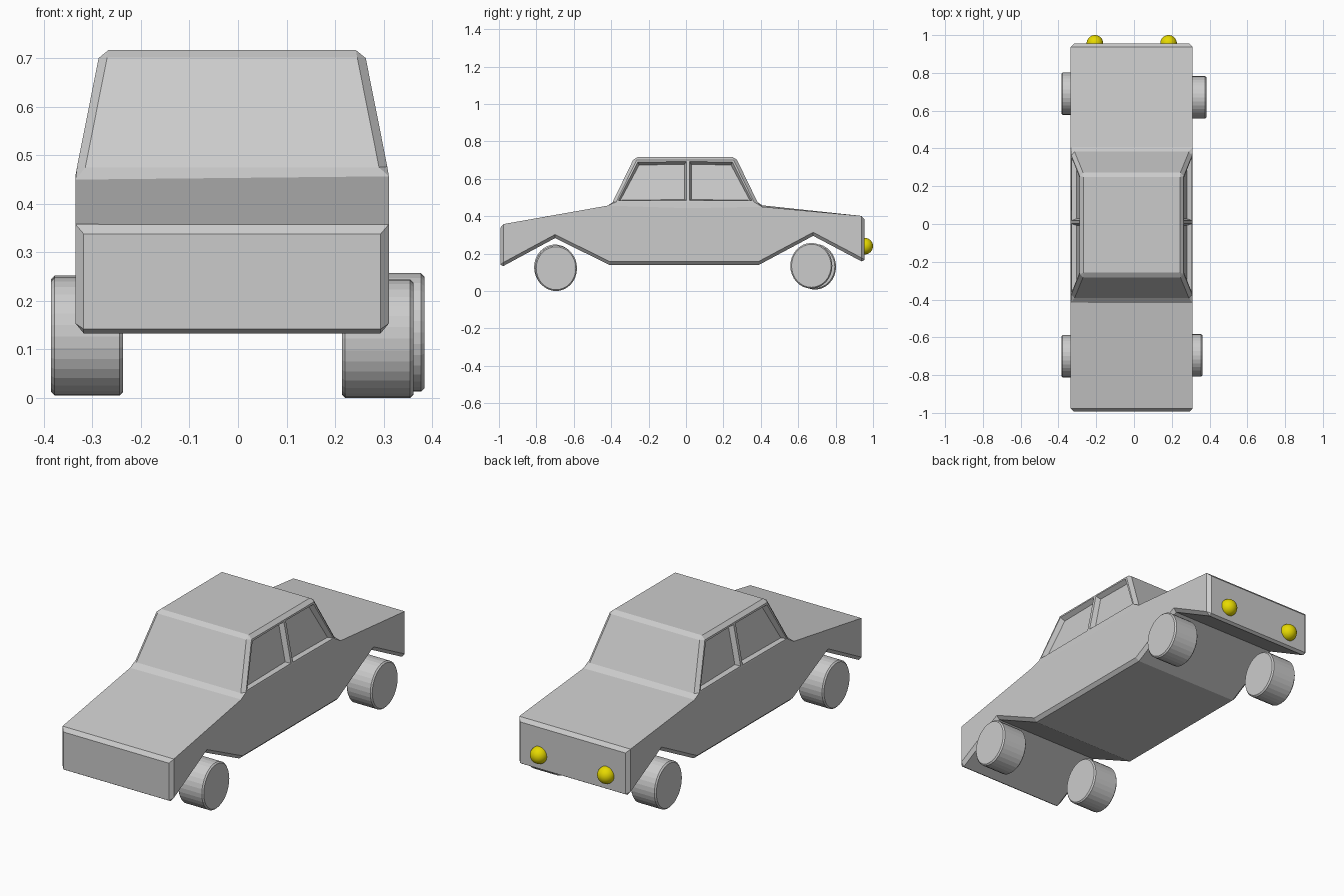
import bpy, bmesh
from mathutils import Matrix, Vector

old = bpy.data.objects.get("Cube")
if old:
    bpy.data.objects.remove(old)


def material(name, colour):
    m = bpy.data.materials.new(name)
    m.use_nodes = True
    m.diffuse_color = colour
    m.node_tree.nodes["Principled BSDF"].inputs["Base Color"].default_value = colour
    return m


grey = material("plain grey", (0.6, 0.6, 0.6, 1))
yellow = material("lamp yellow", (0.8, 0.7, 0.0, 1))


def finish(bm, name, mat):
    bmesh.ops.recalc_face_normals(bm, faces=bm.faces)
    mesh = bpy.data.meshes.new(name)
    bm.to_mesh(mesh)
    bm.free()
    mesh.materials.append(mat)
    ob = bpy.data.objects.new(name, mesh)
    bpy.context.collection.objects.link(ob)
    return ob


# Car body: side outline (y, z), lower edge first, then the cabin
CX, HALF, ROOF_HALF, WAIST, ROOF = -0.012, 0.323, 0.272, 0.46, 0.717
lower = [(0.39, 0.14), (-0.41, 0.14), (-0.7, 0.283), (-0.993, 0.125)]
nose = [(-0.993, 0.355), (-0.40, WAIST)]
cabin = [(-0.275, ROOF), (0.01, ROOF), (0.265, ROOF)]
tail = [(0.39, WAIST), (0.955, 0.4), (0.955, 0.15), (0.68, 0.295)]
outline = lower + nose + cabin + tail

bm = bmesh.new()
sides = []
for s in (-1, 1):
    ring = [bm.verts.new((CX + s * (ROOF_HALF if z == ROOF else HALF), y, z))
            for y, z in outline]
    belt = bm.verts.new((CX + s * HALF, 0.01, WAIST))
    sides.append(ring)
    bm.faces.new(ring[:6] + [belt] + ring[9:])      # lower side
    bm.faces.new((ring[5], ring[6], ring[7], belt))  # door window, front
    bm.faces.new((belt, ring[7], ring[8], ring[9]))  # door window, rear
for i in range(len(outline)):
    j = (i + 1) % len(outline)
    bm.faces.new((sides[0][i], sides[0][j], sides[1][j], sides[1][i]))
bmesh.ops.recalc_face_normals(bm, faces=bm.faces)


def softened(e):
    """Chamfer everything but the bonnet sides, door pillars and flat seams."""
    a, b = (v.co for v in e.verts)
    if e.calc_face_angle() < 0.1:
        return False
    across = abs(a.x - b.x) > 0.2
    mid = (a + b) / 2
    if across:
        return mid.z > 0.45 or abs(mid.y) > 0.9
    return not (0.36 < mid.z < WAIST - 0.01)


bmesh.ops.bevel(bm, geom=[e for e in bm.edges if softened(e)], offset=0.017,
                offset_type='OFFSET', segments=1, affect='EDGES', clamp_overlap=True)

# Recessed side windows
bm.normal_update()
glass = [f for f in bm.faces if abs(f.normal.x) > 0.8 and f.calc_area() > 0.02
         and f.calc_center_median().z > 0.5]
bmesh.ops.inset_individual(bm, faces=glass, thickness=0.012)
bmesh.ops.inset_individual(bm, faces=glass, thickness=0.014, depth=-0.025)
finish(bm, "car_body", grey)


# Wheels: chamfered drums
def wheel(name, x, y, z):
    bm = bmesh.new()
    bmesh.ops.create_cone(bm, cap_ends=True, segments=32, radius1=0.122,
                          radius2=0.122, depth=0.148)
    rims = [e for e in bm.edges if abs(e.verts[0].co.z - e.verts[1].co.z) < 0.01]
    bmesh.ops.bevel(bm, geom=rims, offset=0.007, segments=1, affect='EDGES')
    bmesh.ops.transform(bm, verts=bm.verts, matrix=Matrix.Rotation(1.5708, 4, 'Y'))
    bmesh.ops.scale(bm, vec=Vector((1, 0.92, 1)), verts=bm.verts)
    finish(bm, name, grey).location = (x, y, z)


wheel("front_right_wheel", -0.311, -0.70, 0.127)
wheel("front_left_wheel", 0.288, -0.695, 0.122)
wheel("rear_right_wheel", -0.311, 0.69, 0.13)
wheel("rear_left_wheel", 0.31, 0.67, 0.135)

# Round lamps on the tail
for name, x in (("right_lamp", -0.207), ("left_lamp", 0.183)):
    bm = bmesh.new()
    bmesh.ops.create_uvsphere(bm, u_segments=32, v_segments=16, radius=0.044)
    for f in bm.faces:
        f.smooth = True
    finish(bm, name, yellow).location = (x, 0.956, 0.24)
